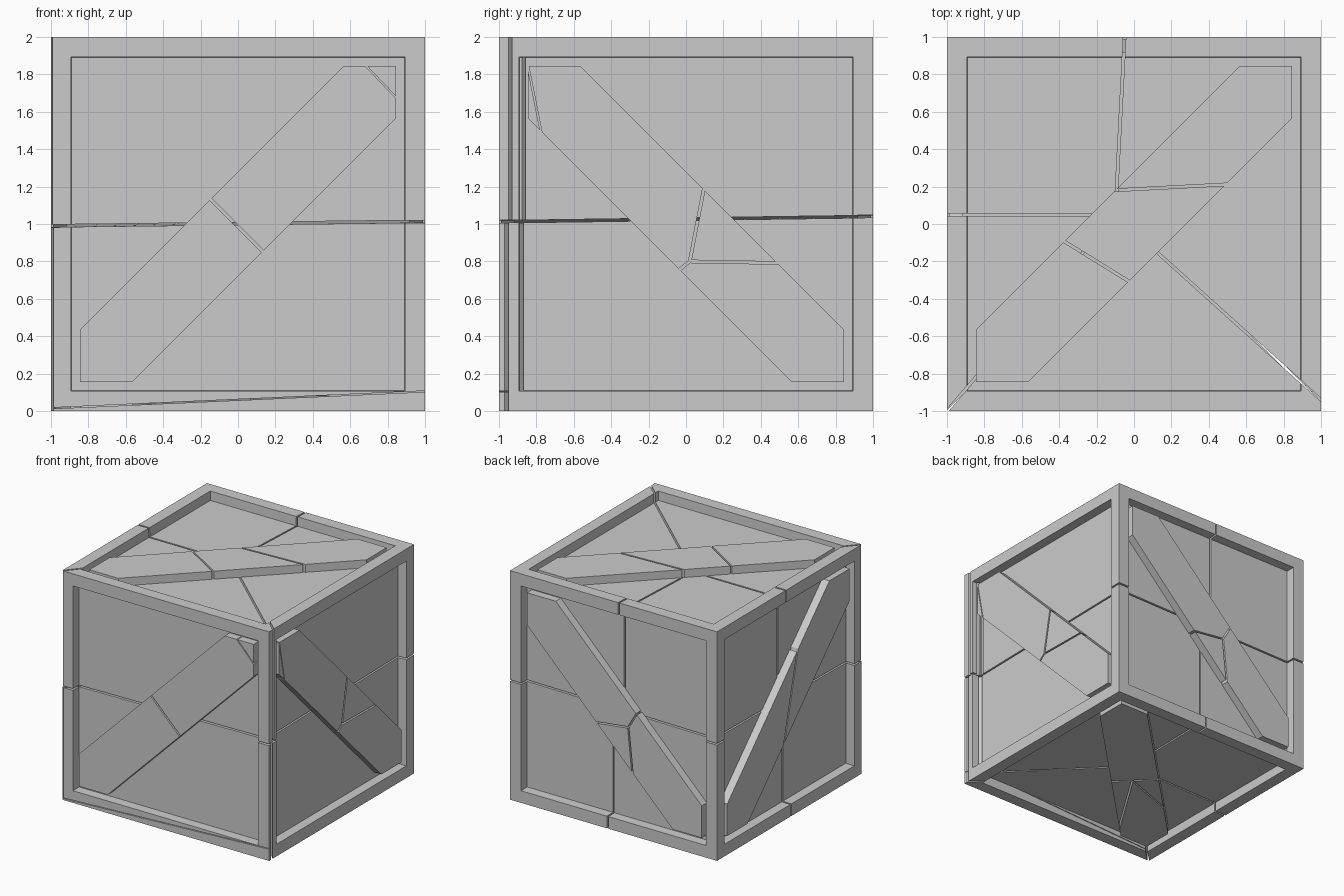
import bpy, bmesh
from math import sin, cos, radians
from mathutils import Vector

if "Cube" in bpy.data.objects:
    bpy.data.objects.remove(bpy.data.objects["Cube"])

GAP = 0.007          # half width of every crack
LIFT = Vector((0, 0, 1))


def cut(bm, co, no):
    """Return a copy keeping the side behind the plane, with the cut capped."""
    b = bm.copy()
    r = bmesh.ops.bisect_plane(b, geom=b.verts[:] + b.edges[:] + b.faces[:], dist=1e-5,
                               plane_co=co, plane_no=no, clear_outer=True)
    edges = [e for e in r["geom_cut"] if isinstance(e, bmesh.types.BMEdge) and e.is_boundary]
    if edges:
        bmesh.ops.holes_fill(b, edges=edges, sides=0)
    return b


def split(bm, co, no, gap=GAP):
    no = Vector(no).normalized()
    co = Vector(co)
    return [cut(bm, co - no * gap, no), cut(bm, co + no * gap, -no)]


def sectors(bm, centre, angles, U, V, gap=GAP):
    """Fracture into wedges between rays that leave a centre in the U,V plane."""
    c = U * centre[0] + V * centre[1]
    out = []
    for i, a in enumerate(angles):
        b = radians(angles[(i + 1) % len(angles)])
        a = radians(a)
        na = U * sin(a) - V * cos(a)
        nb = V * cos(b) - U * sin(b)
        p = cut(bm, c - na * gap, na)
        out.append(cut(p, c - nb * gap, nb))
    return out


def emit(name, pieces):
    for bm in pieces:
        if not bm.faces:
            continue
        bmesh.ops.recalc_face_normals(bm, faces=bm.faces[:])
        bmesh.ops.translate(bm, verts=bm.verts[:], vec=LIFT)
        me = bpy.data.meshes.new(name)
        bm.to_mesh(me)
        bpy.context.collection.objects.link(bpy.data.objects.new(name, me))


X, Y, Z = Vector((1, 0, 0)), Vector((0, 1, 0)), Vector((0, 0, 1))

# Crate body: cube with a recessed panel on each side
body = bmesh.new()
bmesh.ops.create_cube(body, size=2)
sides = body.faces[:]
bmesh.ops.inset_individual(body, faces=sides, thickness=0.15, depth=0)
bmesh.ops.inset_individual(body, faces=sides, thickness=0.005, depth=-0.08)

# Break the body into an upper and lower half, then into wedges
lower, upper = split(body, (0, 0, 0.015), (-0.012, -0.014, 1))
emit("upper_crate_chunk", sectors(upper, (-0.1, 0.05), (87, 180, 229.4, 318), X, Y))
low = sectors(lower, (0.04, 0.0), (89, 181, 224, 315), X, Y)
front = low.pop(2)
low += split(front, (0, -1, -0.94), (-0.045, 0, 1), 0.003)   # split bottom rail
emit("lower_crate_chunk", low)


# Diagonal braces, one per side, each with its own cracks
def brace(name, U, V, W, lean, centre, angles, chip=None):
    r, h = 0.845, 0.28
    outline = [(-r, -r), (h - r, -r), (r, r - h), (r, r), (r - h, r), (-r, h - r)]
    bm = bmesh.new()
    f = bm.faces.new([bm.verts.new(U * u * lean + V * v + W * 0.915) for u, v in outline])
    ext = bmesh.ops.extrude_face_region(bm, geom=[f], use_keep_orig=True)
    top = [v for v in ext["geom"] if isinstance(v, bmesh.types.BMVert)]
    bmesh.ops.translate(bm, verts=top, vec=W * 0.075)
    bmesh.ops.recalc_face_normals(bm, faces=bm.faces[:])
    pieces = sectors(bm, centre, angles, U, V)
    if chip:
        (u, v), (nu, nv) = chip
        pieces = [q for p in pieces
                  for q in split(p, U * u + V * v, U * nu + V * nv, 0.004)]
    emit(name, pieces)


brace("front_brace", X, Z, -Y, 1, (0, -0.015), (135, 315), ((0.77, 0.755), (1, 0.95)))
brace("back_brace", X, Z, Y, 1, (-0.135, -0.07), (-7, 120, 264))
brace("right_brace", Y, Z, X, -1, (0.02, -0.2), (-1, 79, 219), ((-0.8, 0.62), (-1, -0.2)))
brace("left_brace", Y, Z, -X, -1, (-0.04, 0.06), (104, 284))
brace("top_brace", X, Y, Z, 1, (-0.76, 0.146), (-31.7, 3, 165))
brace("bottom_brace", X, Y, -Z, 1, (-0.05, -0.08), (135, 200, 238, 315))
